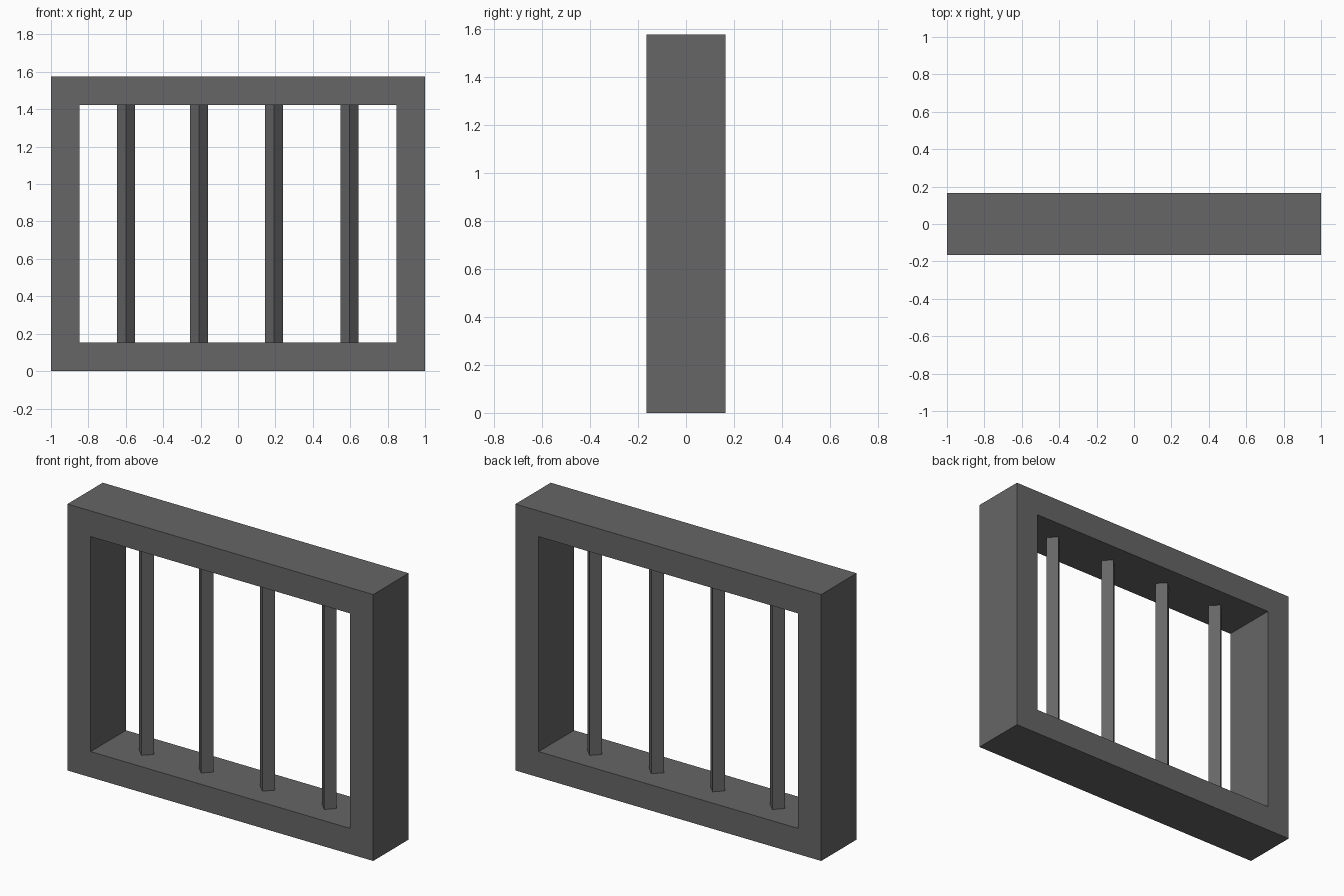
import bpy, bmesh, math

if "Cube" in bpy.data.objects:
    bpy.data.objects.remove(bpy.data.objects["Cube"])

HX, HY, H = 1.0, 0.165, 1.575          # frame half width, half depth, height
IX, Z0, Z1 = 0.848, 0.152, 1.423       # opening half width, bottom, top

iron = bpy.data.materials.new("dark grey iron")
iron.diffuse_color = (0.133, 0.133, 0.133, 1)
iron.use_nodes = True
iron.node_tree.nodes["Principled BSDF"].inputs["Base Color"].default_value = iron.diffuse_color


def finish(name, bm):
    bmesh.ops.recalc_face_normals(bm, faces=bm.faces)
    mesh = bpy.data.meshes.new(name)
    bm.to_mesh(mesh)
    bm.free()
    mesh.materials.append(iron)
    obj = bpy.data.objects.new(name, mesh)
    bpy.context.collection.objects.link(obj)


# Window frame: a rectangular ring swept through its depth
bm = bmesh.new()
outer = [(-HX, 0), (HX, 0), (HX, H), (-HX, H)]
inner = [(-IX, Z0), (IX, Z0), (IX, Z1), (-IX, Z1)]
rings = [[bm.verts.new((x, y, z)) for x, z in loop]
         for loop, y in ((outer, -HY), (outer, HY), (inner, HY), (inner, -HY))]
for a, b in zip(rings, rings[1:] + rings[:1]):
    for i in range(4):
        j = (i + 1) % 4
        bm.faces.new((a[i], a[j], b[j], b[i]))
finish("window_frame", bm)

# Square bars turned with one corner to the front
R = 0.048
for n, x in enumerate((-0.598, -0.208, 0.193, 0.597)):
    bm = bmesh.new()
    base = bm.faces.new([bm.verts.new((x + R * math.cos(k * math.pi / 2),
                                       R * math.sin(k * math.pi / 2), Z0))
                         for k in range(4)])
    top = bmesh.ops.extrude_face_region(bm, geom=[base], use_keep_orig=True)
    bmesh.ops.translate(bm, vec=(0, 0, Z1 - Z0),
                        verts=[v for v in top["geom"] if isinstance(v, bmesh.types.BMVert)])
    finish(f"bar_{n + 1}", bm)
